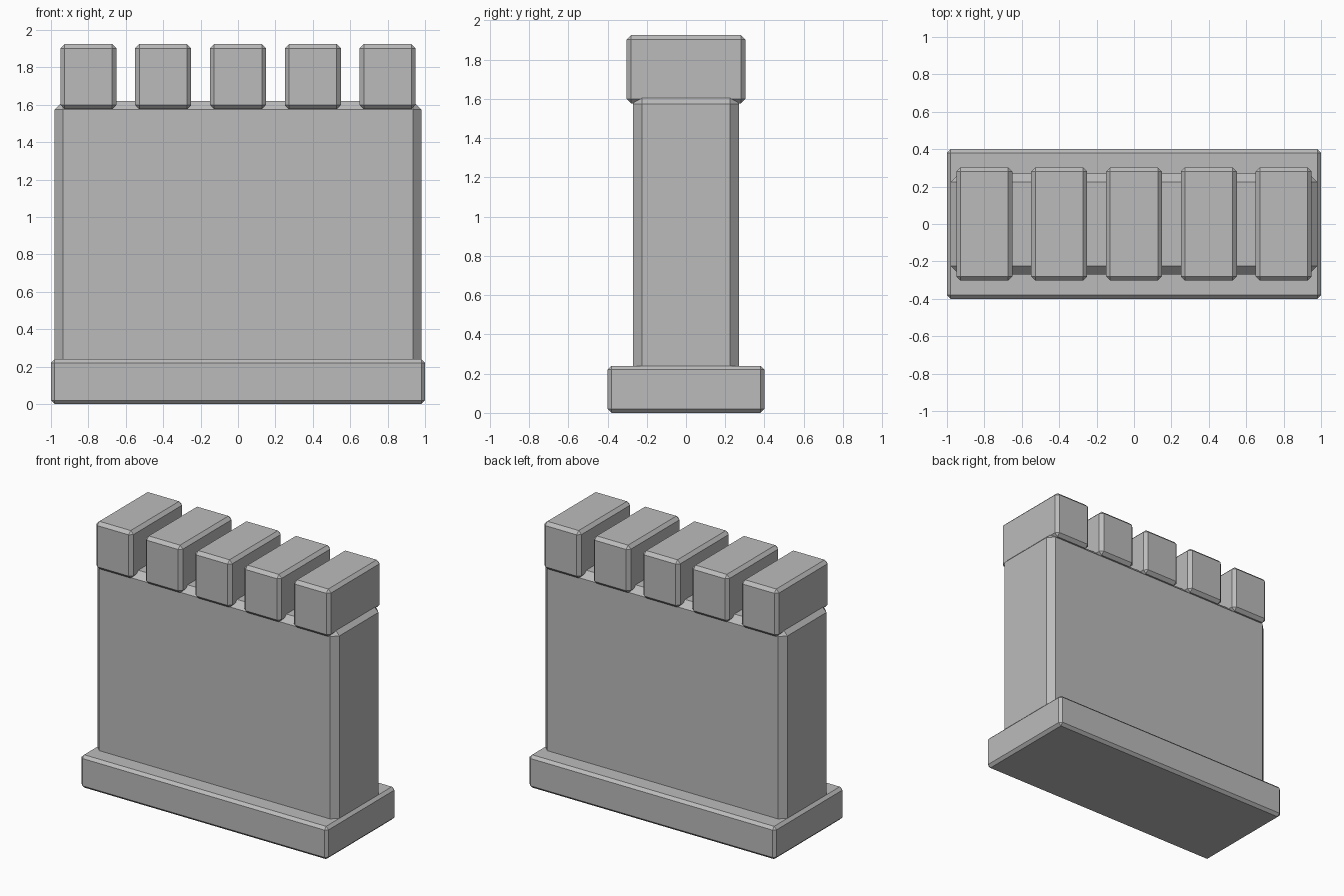
import bpy

if "Cube" in bpy.data.objects:
    bpy.data.objects.remove(bpy.data.objects["Cube"])

stone = bpy.data.materials.new("grey_stone")
stone.diffuse_color = (0.5, 0.5, 0.5, 1)
stone.use_nodes = True
stone.node_tree.nodes["Principled BSDF"].inputs["Base Color"].default_value = stone.diffuse_color


def block(name, x, half_x, half_y, z0, z1, chamfer):
    """Box with flat chamfered edges."""
    bpy.ops.mesh.primitive_cube_add(size=2, location=(x, 0, (z0 + z1) / 2))
    ob = bpy.context.object
    ob.name = name
    ob.scale = (half_x, half_y, (z1 - z0) / 2)
    bpy.ops.object.transform_apply(location=False, rotation=False, scale=True)
    bevel = ob.modifiers.new("chamfer", 'BEVEL')
    bevel.width = chamfer
    bevel.segments = 1
    ob.data.materials.append(stone)
    return ob


# Plinth and wall body
block("base", 0, 1.0, 0.4, 0.0, 0.24, 0.02)
block("wall", 0, 0.98, 0.27, 0.18, 1.62, 0.045)

# Row of battlements along the top
for i in range(5):
    block(f"battlement_{i + 1}", (i - 2) * 0.4, 0.15, 0.303, 1.577, 1.925, 0.023)
